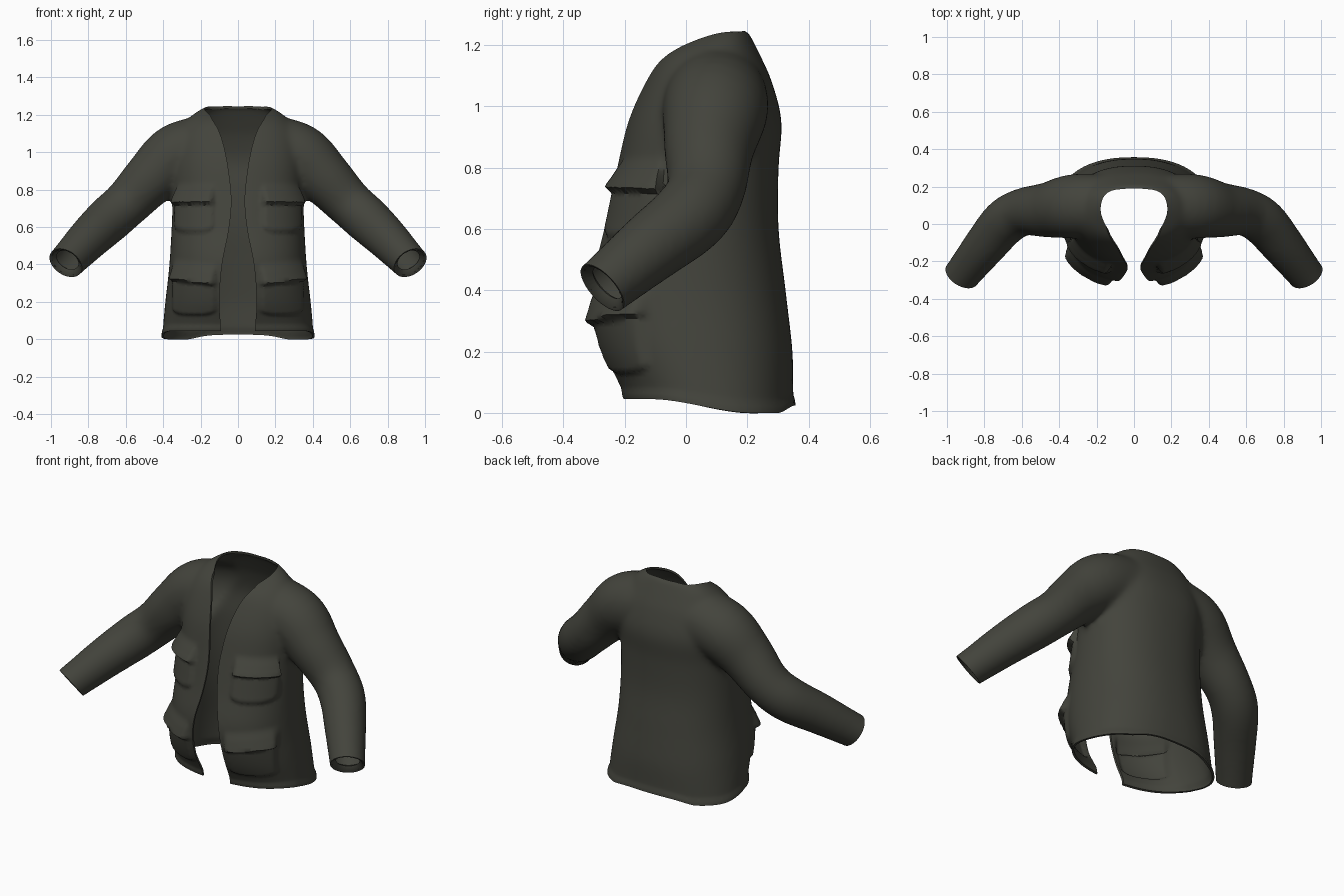
import bpy, bmesh, math
from mathutils import Vector

cube = bpy.data.objects.get("Cube")
if cube:
    bpy.data.objects.remove(cube)

cloth = bpy.data.materials.new("dark olive cloth")
cloth.use_nodes = True
COLOR = (0.056, 0.057, 0.045, 1)
cloth.diffuse_color = COLOR
cloth.node_tree.nodes["Principled BSDF"].inputs["Base Color"].default_value = COLOR
cloth.node_tree.nodes["Principled BSDF"].inputs["Roughness"].default_value = 0.9


def make_object(name, bm):
    bmesh.ops.recalc_face_normals(bm, faces=bm.faces)
    mesh = bpy.data.meshes.new(name)
    bm.to_mesh(mesh)
    bm.free()
    obj = bpy.data.objects.new(name, mesh)
    bpy.context.collection.objects.link(obj)
    return obj


def loft(bm, rings):
    """Skin a list of point rings into a closed solid."""
    rows = [[bm.verts.new(p) for p in ring] for ring in rings]
    n = len(rows[0])
    for a, b in zip(rows, rows[1:]):
        for i in range(n):
            j = (i + 1) % n
            bm.faces.new((a[i], a[j], b[j], b[i]))
    bm.faces.new(rows[0][::-1])
    bm.faces.new(rows[-1])


def apply_modifier(obj, kind, **settings):
    mod = obj.modifiers.new(kind.title(), kind)
    for key, value in settings.items():
        setattr(mod, key, value)
    bpy.context.view_layer.objects.active = obj
    bpy.ops.object.modifier_apply(modifier=mod.name)


def smoothstep(a, b, v):
    t = max(0.0, min(1.0, (v - a) / (b - a)))
    return t * t * (3 - 2 * t)


def spline(points, steps=5):
    """Catmull-Rom samples through tuples of any length."""
    pts = [Vector(p) for p in points]
    pts = [pts[0] * 2 - pts[1]] + pts + [pts[-1] * 2 - pts[-2]]
    out = []
    for a, b, c, d in zip(pts, pts[1:], pts[2:], pts[3:]):
        for k in range(steps):
            t = k / steps
            out.append((b * 2 + (c - a) * t + (a * 2 - b * 5 + c * 4 - d) * t * t
                        + (b * 3 - a - c * 3 + d) * t ** 3) / 2)
    return out + [pts[-2]]


# Torso solid: height, half width, front depth, back depth
TORSO = [(-0.1, .41, -.17, .355), (0.04, .402, -.215, .35), (.2, .388, -.28, .347),
         (.4, .367, -.312, .325), (.6, .355, -.268, .302), (.8, .348, -.225, .302),
         (.95, .35, -.19, .312), (1.08, .33, -.135, .28), (1.16, .28, -.085, .245),
         (1.21, .23, -.01, .22), (1.25, .16, .06, .2)]
SIDES = 64
bm = bmesh.new()
rings = []
for z, w, front, back in spline(TORSO):
    ring = []
    for i in range(SIDES):
        a = math.tau * i / SIDES
        c, s = math.cos(a), math.sin(a)
        x = math.copysign(abs(c) ** 0.87, c) * w
        y = math.copysign(abs(s) ** 0.87, s) * (back - front) / 2
        ring.append((x, y + (back + front) / 2, z))
    rings.append(ring)
loft(bm, rings)

# Sleeve solids: centre and radius along the arm
SLEEVE = [(.12, .1, 1.04, .165), (.32, .095, .985, .172), (.46, .075, .865, .148),
          (.59, .065, .73, .128), (.69, .01, .64, .126), (.8, -.12, .535, .114),
          (.915, -.265, .415, .098), (1.0, -.37, .33, .092)]
for side in (1, -1):
    path = spline(SLEEVE)
    rings = []
    for k, p in enumerate(path):
        centre = p.to_3d() if len(p) == 3 else Vector(p[:3])
        step = Vector(path[min(k + 1, len(path) - 1)][:3]) - Vector(path[max(k - 1, 0)][:3])
        across = step.cross(Vector((0, 1, 0))).normalized()
        over = step.cross(across).normalized()
        ring = []
        for i in range(32):
            a = math.tau * i / 32
            q = centre + (across * math.cos(a) + over * math.sin(a)) * p[3]
            ring.append((q.x * side, q.y, q.z))
        rings.append(ring)
    loft(bm, rings)

jacket = make_object("jacket", bm)
apply_modifier(jacket, 'REMESH', mode='VOXEL', voxel_size=0.015)
apply_modifier(jacket, 'SMOOTH', factor=0.5, iterations=14)

# Open the hem and the two cuffs
bm = bmesh.new()
bm.from_mesh(jacket.data)


def cut(keep, point, normal):
    verts = [v for v in bm.verts if keep(v.co)]
    edges = {e for v in verts for e in v.link_edges}
    faces = {f for v in verts for f in v.link_faces}
    bmesh.ops.bisect_plane(bm, geom=verts + list(edges) + list(faces), plane_co=point,
                           plane_no=normal, clear_outer=True)


cut(lambda p: p.z < 0.2, (0, 0, 0), (0, 0, -1))
for side in (1, -1):
    cut(lambda p: p.x * side > 0.7, (.92 * side, -.275, .41), (.42 * side, -.66, -.6))

# Cuff edges turn inwards
for side in (1, -1):
    rim = [e for e in bm.edges if e.is_boundary and e.verts[0].co.x * side > 0.7]
    for scale in (0.93, 0.72):
        new = bmesh.ops.extrude_edge_only(bm, edges=rim)["geom"]
        verts = [g for g in new if isinstance(g, bmesh.types.BMVert)]
        rim = [g for g in new if isinstance(g, bmesh.types.BMEdge) and g.is_boundary]
        middle = sum((v.co for v in verts), Vector()) / len(verts)
        for v in verts:
            v.co = middle + (v.co - middle) * scale
            if scale < 0.9:
                v.co += Vector((-.42 * side, .66, .6)) * 0.025


# Raised pockets with flaps: x range, bottom, flap edge, top, flap slant
POCKETS = [(.13, .335, .57, .72, .84, 0), (.12, .345, .1, .29, .41, .12)]


def pocket_height(x, z):
    height = 0
    for x0, x1, bottom, edge, top, slant in POCKETS:
        mid = (x - (x0 + x1) / 2) / (x1 - x0) * 2
        zs = z - slant * (x - x0) * (1 if z > bottom + 0.08 else 0)
        wide = smoothstep(x0 - .012, x0 + .015, x) * (1 - smoothstep(x1 - .015, x1 + .012, x))
        low = bottom + 0.025 * mid ** 4
        body = smoothstep(low - .01, low + .016, z) * (1 - smoothstep(edge, edge + .05, zs))
        flap = smoothstep(edge - .008, edge + .01, zs) * (1 - smoothstep(edge + .03, top, zs))
        height += wide * (0.016 * body + 0.03 * flap)
    return height


bm.normal_update()
moves = [(v, v.normal * pocket_height(abs(v.co.x), v.co.z)) for v in bm.verts
         if v.normal.y < -0.1 and v.co.y < -0.08 and abs(v.co.x) < 0.4]
for v, move in moves:
    v.co += move

# Hem rises towards the front, with a slight rolled lip
for v in bm.verts:
    p = v.co
    if p.z < 0.3 and abs(p.x) < 0.6:
        lip = 0.006 * (1 - smoothstep(.01, .045, p.z))
        p.x += math.copysign(lip, p.x)
        p.y += math.copysign(lip, p.y)
        rise = 0.045 * (1 - smoothstep(-.12, .22, p.y)) + 0.025 * smoothstep(.3, .36, p.y)
        p.z += rise * (1 - p.z / 0.3)
bm.to_mesh(jacket.data)
bm.free()
apply_modifier(jacket, 'SOLIDIFY', thickness=0.012, offset=-1)


# Cut the front opening and the neck
def prism(name, outline, start, extrude):
    b = bmesh.new()
    face = b.faces.new([b.verts.new(start(u, v)) for u, v in outline])
    geom = bmesh.ops.extrude_face_region(b, geom=[face])["geom"]
    bmesh.ops.translate(b, vec=extrude,
                        verts=[g for g in geom if isinstance(g, bmesh.types.BMVert)])
    obj = make_object(name, b)
    obj.hide_render = True
    return obj


def mirrored(half):
    pts = [tuple(p) for p in spline([(u, v, 0) for u, v in half], 4)]
    return [(u, v) for u, v, _ in pts] + [(-u, v) for u, v, _ in reversed(pts)]


OPENING = [(.085, -.2), (.09, .04), (.1, .2), (.085, .4), (.05, .58), (.035, .74),
           (.05, .9), (.075, 1.03), (.105, 1.12), (.15, 1.2), (.17, 1.3)]
NECK = [(.08, -.13), (.11, -.07), (.155, 0), (.178, .07), (.165, .14), (.12, .178), (.03, .19)]
cutters = [prism("opening_cutter", mirrored(OPENING), lambda u, v: (u, -.8, v), (0, .8, 0)),
           prism("neck_cutter", mirrored(NECK), lambda u, v: (u, v, 1.06), (0, 0, .4))]
for cutter in cutters:
    apply_modifier(jacket, 'BOOLEAN', object=cutter, operation='DIFFERENCE', solver='EXACT')
    bpy.data.objects.remove(cutter)

jacket.data.materials.clear()
jacket.data.materials.append(cloth)
for face in jacket.data.polygons:
    face.material_index = 0
bpy.ops.object.select_all(action='DESELECT')
jacket.select_set(True)
bpy.context.view_layer.objects.active = jacket
bpy.ops.object.shade_smooth_by_angle(angle=math.radians(50))
